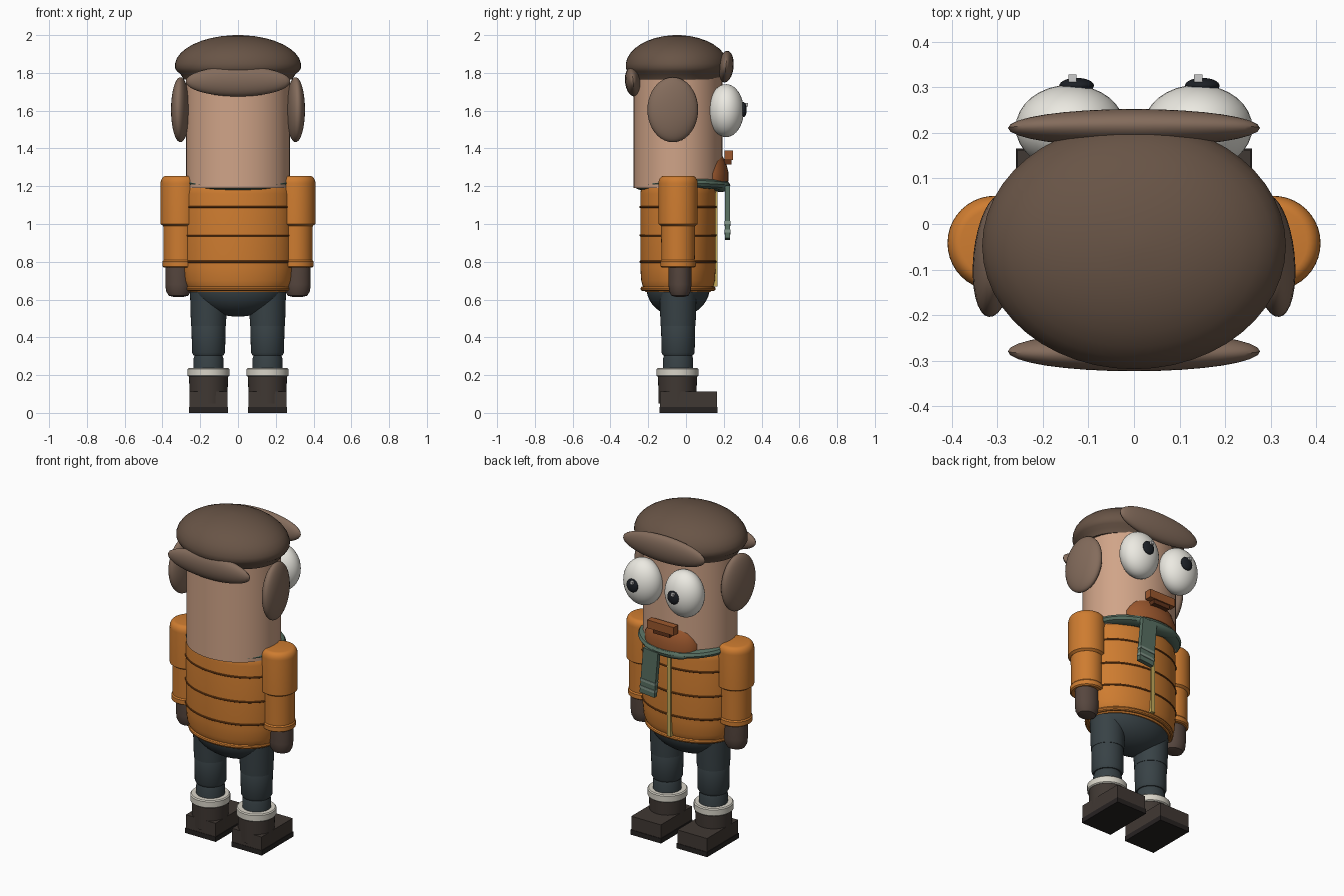
import bpy, bmesh
from math import sin, cos, pi, radians
from mathutils import Vector, Matrix

if "Cube" in bpy.data.objects:
    bpy.data.objects.remove(bpy.data.objects["Cube"])

CY = -0.042  # shared body axis in y


def mat(name, r, g, b):
    m = bpy.data.materials.new(name)
    m.diffuse_color = [((c / 255 + 0.055) / 1.055) ** 2.4 for c in (r, g, b)] + [1]
    m.use_nodes = True
    m.node_tree.nodes["Principled BSDF"].inputs["Base Color"].default_value = m.diffuse_color
    return m


SKIN = mat("skin", 208, 164, 136)
HAT = mat("hat_brown", 104, 84, 70)
FLAP = mat("flap_brown", 132, 108, 92)
ORANGE = mat("orange", 206, 124, 48)
SEAM = mat("seam", 120, 66, 22)
GREEN = mat("scarf_green", 88, 112, 98)
LIGHTGREEN = mat("scarf_stripe", 128, 148, 136)
PANTS = mat("trousers", 56, 66, 70)
BOOT = mat("boot", 64, 56, 51)
SOLE = mat("sole", 38, 34, 33)
CREAM = mat("cream", 216, 212, 200)
WHITE = mat("eye_white", 236, 234, 226)
BLACK = mat("pupil", 28, 32, 38)
BEARD = mat("beard", 156, 88, 46)
LIP = mat("mouth", 96, 50, 26)
GLOVE = mat("glove", 86, 70, 62)
ZIP = mat("zip", 200, 174, 92)
GREY = mat("glint", 190, 190, 190)


def finish(name, bm, m, smooth=True):
    bmesh.ops.recalc_face_normals(bm, faces=bm.faces)
    me = bpy.data.meshes.new(name)
    bm.to_mesh(me)
    bm.free()
    me.materials.append(m)
    ob = bpy.data.objects.new(name, me)
    bpy.context.collection.objects.link(ob)
    if smooth:
        bpy.ops.object.select_all(action='DESELECT')
        ob.select_set(True)
        bpy.context.view_layer.objects.active = ob
        bpy.ops.object.shade_smooth_by_angle(angle=radians(35))
    return ob


def lathe(name, prof, m, x=0, y=CY, sx=1, sy=1, n=40, arc=2 * pi):
    """Capped elliptical turning from (radius, z) pairs."""
    bm = bmesh.new()
    full = arc > 6.28
    cnt = n if full else n + 1
    rings = [[bm.verts.new((x + r * sx * cos(arc * i / n), y + r * sy * sin(arc * i / n), z))
              for i in range(cnt)] for r, z in prof]
    for a, b in zip(rings, rings[1:]):
        for i in range(cnt):
            j = (i + 1) % cnt
            bm.faces.new((a[i], a[j], b[j], b[i]))
    bm.faces.new(rings[0])
    bm.faces.new(rings[-1])
    return finish(name, bm, m)


def ball(name, loc, rad, m, rot=(0, 0, 0)):
    bm = bmesh.new()
    bmesh.ops.create_uvsphere(bm, u_segments=32, v_segments=20, radius=1)
    bmesh.ops.scale(bm, vec=rad, verts=bm.verts)
    ob = finish(name, bm, m)
    ob.location, ob.rotation_euler = loc, rot
    return ob


def box(name, lo, hi, m, roll=0):
    bm = bmesh.new()
    bmesh.ops.create_cube(bm, size=1)
    lo, hi = Vector(lo), Vector(hi)
    bmesh.ops.scale(bm, vec=hi - lo, verts=bm.verts)
    ob = finish(name, bm, m, False)
    ob.location = (lo + hi) / 2
    ob.rotation_euler.y = roll
    return ob


def ring(name, z, rx, ry, tube, m, y=CY, tz=1, sag=0):
    """Elliptical hoop with optional front/back sag."""
    bm = bmesh.new()
    n, k = 48, 10
    v = []
    for i in range(n):
        a = 2 * pi * i / n
        for j in range(k):
            b = 2 * pi * j / k
            d = tube * cos(b)
            v.append(bm.verts.new(((rx + d) * cos(a), y + (ry + d) * sin(a),
                                   z + tube * tz * sin(b) - sag * sin(a) ** 2)))
    for i in range(n):
        for j in range(k):
            p, q = i * k, (i + 1) % n * k
            bm.faces.new((v[p + j], v[q + j], v[q + (j + 1) % k], v[p + (j + 1) % k]))
    return finish(name, bm, m)


def dome(r, z0, z1, h):
    """Profile of a column with a rounded top of height h."""
    return [(r, z0)] + [(r * (0.72 + 0.28 * cos(t * pi / 12)), z1 - h + h * sin(t * pi / 12))
                        for t in range(7)]


# Head and cap
lathe("head", [(1, 1.19), (1, 1.82)], SKIN, sx=.275, sy=.236)
cap = [(.86, 1.765)] + [(cos(a), 1.835 + (.165 if a > 0 else .1) * sin(a))
                        for a in [radians(-25 + 10 * i) for i in range(12)]] + [(.02, 2.0)]
lathe("cap", cap, HAT, y=-.048, sx=.335, sy=.272, n=48)
ball("cap_flap_face", (0, .211, 1.833), (.277, .041, .084), FLAP, (radians(-6), 0, 0))
ball("cap_flap_nape", (0, -.28, 1.755), (.277, .043, .08), FLAP, (radians(6), 0, 0))
for s in (-1, 1):
    ball("ear_flap", (s * .305, -.07, 1.605), (.048, .135, .172), FLAP, (0, 0, s * radians(6)))

# Eyes, both pupils looking slightly the same way
for s in (-1, 1):
    ball("eye", (s * .14, .212, 1.6), (.12, .094, .14), WHITE)
    px = s * .138 + .012
    ball("pupil", (px, .304, 1.605), (.038, .017, .04), BLACK)
    box("pupil_glint", (px - .018, .312, 1.622), (px, .329, 1.64), GREY)

# Beard, moustache and mouth
lathe("beard", [(1, 1.225), (1, 1.27), (.84, 1.33), (.6, 1.37)], BEARD, y=.128,
      sx=.175, sy=.098, n=12, arc=pi)
box("moustache", (-.09, .205, 1.34), (.09, .248, 1.39), BEARD)
box("mouth", (-.055, .2, 1.315), (.055, .24, 1.34), LIP)

# Scarf with hanging tail
ring("scarf", 1.217, .245, .212, .043, GREEN, y=-.02, tz=.6, sag=.012)
ball("scarf_front", (0, .185, 1.203), (.15, .047, .034), GREEN)
box("scarf_tail", (.04, .206, .92), (.14, .232, 1.2), GREEN, radians(-5))
for z in (.95, .995):
    dx = (1.06 - z) * .087
    box("scarf_stripe", (.039 + dx, .204, z), (.141 + dx, .235, z + .016), LIGHTGREEN, radians(-5))

# Quilted jacket
lathe("jacket", [(.86, .64), (.92, .66), (.975, .7), (1, .77), (1, 1.16), (.97, 1.2), (.9, 1.22)],
      ORANGE, sx=.292, sy=.2, n=48)
for z in (.8, .94, 1.09):
    ring("jacket_seam", z, .291, .199, .006, SEAM)
ring("jacket_hem", .658, .262, .186, .013, ORANGE)
box("jacket_zip", (-.013, .14, .67), (.013, .167, 1.18), ZIP)

# Arms and mittens
for s in (-1, 1):
    x = s * .306
    lathe("upper_sleeve", [(.09, .99)] + dome(.104, 1.0, 1.255, .04), ORANGE, x)
    lathe("lower_sleeve", [(.088, .775), (.09, 1.02)], ORANGE, x)
    lathe("sleeve_cuff", [(.086, .77), (.094, .776), (.094, .802), (.088, .81)], ORANGE, x)
    lathe("mitten", [(.3, .613), (.75, .621), (.94, .645), (1, .68), (1, .8)], GLOVE,
          s * .315, -.032, .07, .061)

# Trousers
ball("trouser_seat", (0, CY, .665), (.25, .168, .155), PANTS)
for s in (-1, 1):
    x = s * .156
    lathe("thigh", [(.092, .46), (.094, .5), (.098, .64)], PANTS, x)
    lathe("shin", [(.08, .305), (.088, .32), (.09, .49), (.085, .5)], PANTS, x)
    lathe("ankle", [(.08, .2), (.08, .285), (.072, .31)], PANTS, x)
    # Boots
    lathe("boot_cuff", [(.105, .192), (.111, .197), (.111, .232), (.105, .238)], CREAM, x, -.045)
    lathe("boot_shaft", [(.1, .05), (.103, .2)], BOOT, x, -.045)
    box("boot_foot", (x - .1, -.138, .028), (x + .1, .163, .112), BOOT)
    box("boot_sole", (x - .103, -.14, 0), (x + .103, .166, .03), SOLE)
